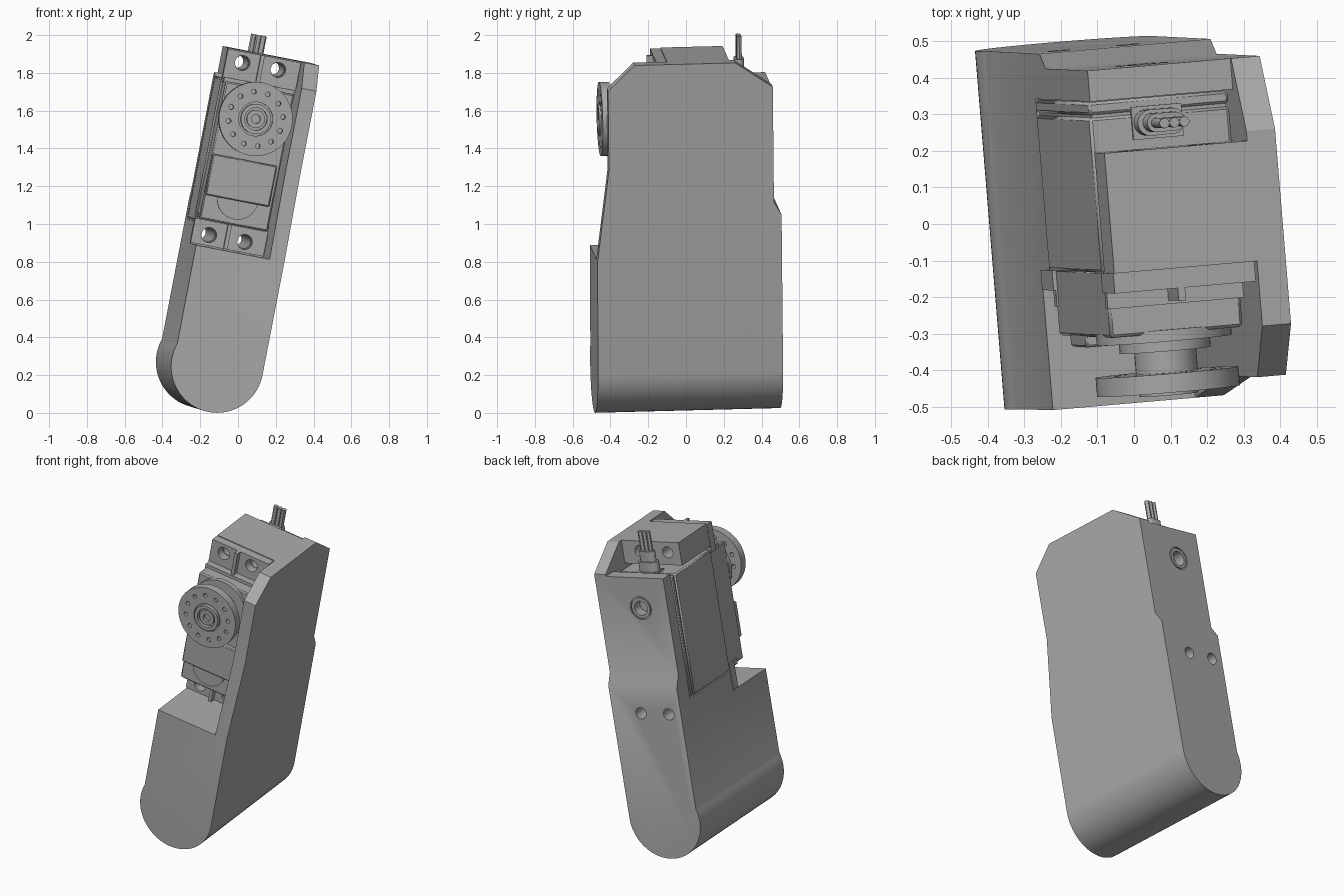
import bpy, bmesh, math
from mathutils import Matrix, Vector

old = bpy.data.objects.get("Cube")
if old:
    bpy.data.objects.remove(old, do_unlink=True)

# One grey for the whole assembly
grey = bpy.data.materials.new("grey_plastic")
grey.use_nodes = True
COLOR = (0.4, 0.4, 0.4, 1)
grey.diffuse_color = COLOR
grey.node_tree.nodes["Principled BSDF"].inputs["Base Color"].default_value = COLOR

parts = []


def prism(name, pts, axis, a, b, keep=True):
    """Extrude a closed outline along x (points y,z), y (x,z) or z (x,y)."""
    i = "xyz".index(axis)
    bm = bmesh.new()

    def ring(t):
        verts = []
        for p in pts:
            c = list(p)
            c.insert(i, t)
            verts.append(bm.verts.new(c))
        return verts
    lo, hi = ring(a), ring(b)
    bm.faces.new(lo)
    bm.faces.new(hi)
    for k in range(len(pts)):
        n = (k + 1) % len(pts)
        bm.faces.new((lo[k], lo[n], hi[n], hi[k]))
    bmesh.ops.recalc_face_normals(bm, faces=bm.faces)
    me = bpy.data.meshes.new(name)
    bm.to_mesh(me)
    bm.free()
    ob = bpy.data.objects.new(name, me)
    bpy.context.collection.objects.link(ob)
    me.materials.append(grey)
    if keep:
        parts.append(ob)
    return ob


def box(name, x, y, z, keep=True):
    pts = [(x[0], z[0]), (x[1], z[0]), (x[1], z[1]), (x[0], z[1])]
    return prism(name, pts, "y", y[0], y[1], keep)


def circle(cx, cz, r, n=40):
    return [(cx + r * math.cos(math.tau * k / n), cz + r * math.sin(math.tau * k / n))
            for k in range(n)]


def disc(name, c, r, y, n=40, keep=True):
    return prism(name, circle(c[0], c[1], r, n), "y", y[0], y[1], keep)


def boolean(ob, cutter, op="DIFFERENCE"):
    cutter.hide_render = True
    m = ob.modifiers.new("cut", "BOOLEAN")
    m.operation, m.solver, m.object = op, "EXACT", cutter
    bpy.context.view_layer.objects.active = ob
    bpy.ops.object.modifier_apply(modifier=m.name)
    bpy.data.objects.remove(cutter, do_unlink=True)


def bevel(ob, width):
    m = ob.modifiers.new("bevel", "BEVEL")
    m.width, m.segments, m.limit_method = width, 1, "ANGLE"


AXIS = (-0.045, 1.325)                       # servo output shaft
BOLTS = [(x, z) for x in (0.046, -0.147) for z in (1.6, 0.672)]
IN = 0.165                                   # inner face of the tall side wall
TOP = 1.665

# Housing: rounded foot outline trimmed by the side profile
R = 0.245
outline = [(R, TOP)]
for k in range(41):
    a = -math.radians(199) * k / 40
    outline.append((R * math.cos(a), R * math.sin(a)))
outline.append((-0.234, TOP))
housing = prism("housing", outline, "y", -0.6, 0.6)
side = [(-0.49, -0.3), (-0.485, 0.61), (-0.42, 1.1), (-0.42, 1.53), (-0.277, TOP + 0.001),
        (0.255, TOP + 0.001), (0.455, 1.53), (0.455, 0.91), (0.495, 0.84), (0.495, -0.3)]
boolean(housing, prism("side_trim", side, "x", -1, 1, False), "INTERSECT")
# Openings for the ears, the servo case and the cable
boolean(housing, box("front_cut", (-1, IN), (-1, -0.1), (0.61, 2), False))
boolean(housing, box("servo_cut", (-1, IN), (-0.2, 0.37), (0.73, 1.52), False))
boolean(housing, box("cable_cut", (-1, IN), (0.23, 1), (1.518, 2), False))
for c in BOLTS:
    boolean(housing, disc("bolt_cut", c, 0.036, (-1, 1), 24, False))
# Rear pivot: groove around a ring with a central bore
groove = disc("groove_cut", AXIS, 0.072, (0.447, 0.6), 32, False)
boolean(groove, disc("groove_core", AXIS, 0.064, (0.4, 0.7), 32, False))
boolean(housing, groove)
boolean(housing, disc("pivot_cut", AXIS, 0.045, (0.39, 0.6), 32, False))

# Servo case in three layers, separated by thin seams
case = box("servo_case", (-0.236, 0.155), (-0.1, 0.325), (0.735, 1.5))
box("servo_seam", (-0.228, 0.147), (0.32, 0.335), (0.742, 1.493))
cover = box("servo_rear_cover", (-0.236, 0.155), (0.332, 0.368), (0.735, 1.5))
gearbox = box("servo_gearbox", (-0.225, 0.145), (-0.28, -0.095), (0.75, 1.49))
for ob in (case, cover, gearbox):
    bevel(ob, 0.008)
disc("gearbox_boss", (AXIS[0], 0.89), 0.11, (-0.29, -0.27))
label = box("servo_label_block", (-0.22, 0.125), (-0.31, -0.27), (0.88, 1.1))
bevel(label, 0.006)

# Mounting ears with screw holes, outer lip and centre rib
for name, z, lip in (("upper_ear", (1.48, 1.66), (1.48, 1.51)),
                     ("lower_ear", (0.615, 0.78), (0.745, 0.78))):
    ear = box(name, (-0.236, 0.158), (-0.155, -0.1), z)
    for c in BOLTS:
        if z[0] < c[1] < z[1]:
            boolean(ear, disc("screw_cut", c, 0.04, (-1, 1), 24, False))
    box(name + "_rib", (-0.06, -0.04), (-0.19, -0.15), z)
    box(name + "_lip", (-0.23, 0.15), (-0.2, -0.15), lip)

# Output shaft and round horn
for name, r, y in (("shaft_flange", 0.185, (-0.302, -0.27)),
                   ("shaft_collar", 0.125, (-0.33, -0.3)),
                   ("shaft_hub", 0.085, (-0.4, -0.32))):
    disc(name, AXIS, r, y)
horn = disc("horn_disc", AXIS, 0.196, (-0.442, -0.39), 56)
for k in range(12):
    a = math.tau * (k + 0.5) / 12
    c = (AXIS[0] + 0.145 * math.cos(a), AXIS[1] + 0.145 * math.sin(a))
    boolean(horn, disc("horn_cut", c, 0.013, (-1, 0), 12, False))
boolean(horn, disc("horn_recess", AXIS, 0.09, (-1, -0.425), 40, False))
for name, outer, inner, front in (("horn_outer_ring", 0.08, 0.06, -0.452),
                                  ("horn_screw", 0.048, 0.024, -0.446)):
    ring = disc(name, AXIS, outer, (front, -0.41))
    boolean(ring, disc("ring_cut", AXIS, inner, (-1, -0.42), 24, False))

# Cable grommet and three wires
CX, CY = -0.05, 0.3
box("grommet_plate", (CX - 0.07, CX + 0.07), (CY - 0.045, CY + 0.045), (1.49, 1.51))
for name, half, r, z in (("grommet_base", 0.03, 0.036, (1.5, 1.57)),
                         ("grommet_neck", 0.026, 0.026, (1.56, 1.635))):
    pts = [(x + (CX + half if x > CX else CX - half) - CX, y)
           for x, y in circle(CX, CY, r, 24)]
    prism(name, pts, "z", z[0], z[1])
for k in (-1, 0, 1):
    prism("wire_%d" % (k + 2), circle(CX + 0.028 * k, CY, 0.014, 12), "z", 1.5, 1.757)

# Lean the finished assembly into its pose and smooth the round parts
w = Vector((0.19, -0.0095, 0.98)).normalized()
v = Vector((-0.082, 0.996, 0.025))
u = v.cross(w).normalized()
v = w.cross(u)
pose = Matrix.Translation((-0.15, 0, 0.258)) @ Matrix((u, v, w)).transposed().to_4x4()
bpy.ops.object.select_all(action="DESELECT")
for ob in parts:
    ob.data.transform(pose)
    ob.select_set(True)
    bpy.context.view_layer.objects.active = ob
bpy.ops.object.shade_smooth_by_angle(angle=math.radians(30))
